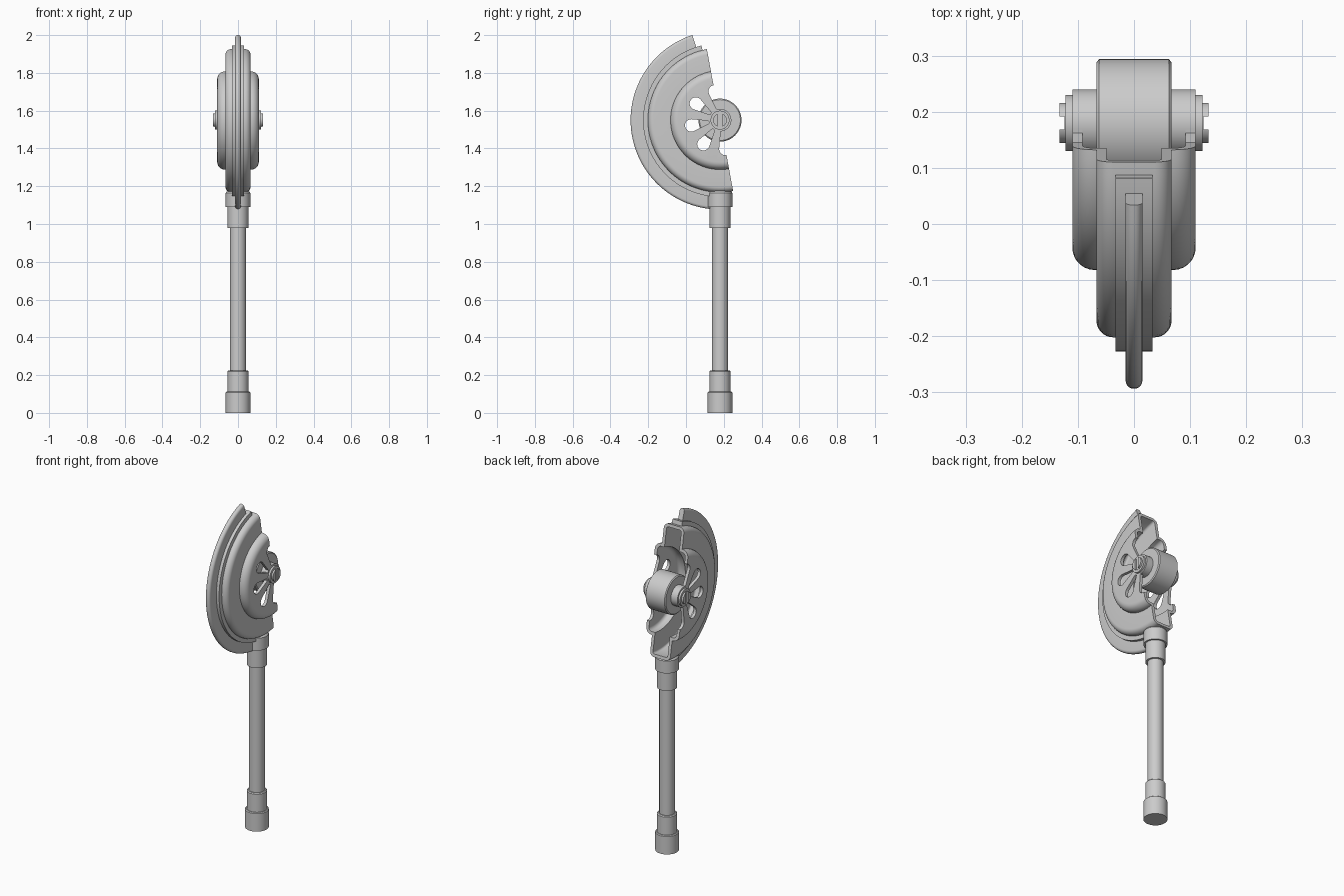
import bpy, bmesh
from math import sin, cos, pi, radians

cube = bpy.data.objects.get("Cube")
if cube:
    bpy.data.objects.remove(cube, do_unlink=True)

HUB_Y, HUB_Z = 0.18, 1.55
CUT = 10.5          # tilt of the open edge of the housing, degrees

grey = bpy.data.materials.new("grey_metal")
grey.use_nodes = True
grey.diffuse_color = (0.6, 0.6, 0.6, 1)
grey.node_tree.nodes["Principled BSDF"].inputs["Base Color"].default_value = (0.6, 0.6, 0.6, 1)


def around_hub(t, r, a):
    return (t, HUB_Y - r * sin(a), HUB_Z + r * cos(a))


def around_pole(t, r, a):
    return (r * cos(a), HUB_Y + r * sin(a), t)


def arc(t, r, rad, start, end, n=7):
    """Points (t, r) on an arc, angles measured from the t axis."""
    angles = [radians(start + (end - start) * i / n) for i in range(n + 1)]
    return [(t + rad * cos(a), r + rad * sin(a)) for a in angles]


def mirrored(points):
    return points + [(-t, r) for t, r in reversed(points)]


def finish(name, bm):
    bmesh.ops.remove_doubles(bm, verts=bm.verts, dist=1e-5)
    bmesh.ops.recalc_face_normals(bm, faces=bm.faces)
    mesh = bpy.data.meshes.new(name)
    bm.to_mesh(mesh)
    bm.free()
    mesh.materials.append(grey)
    obj = bpy.data.objects.new(name, mesh)
    bpy.context.collection.objects.link(obj)
    return obj


def revolve(name, profile, place, start=0, end=360, steps=48):
    """Sweep a closed (t, r) outline about an axis, capping partial turns."""
    bm = bmesh.new()
    full = end - start == 360
    rings = []
    for i in range(steps if full else steps + 1):
        a = radians(start + (end - start) * i / steps)
        rings.append([bm.verts.new(place(t, r, a)) for t, r in profile])
    n = len(profile)
    for i in range(steps):
        p, q = rings[i], rings[(i + 1) % len(rings)]
        for j in range(n):
            k = (j + 1) % n
            if profile[j][1] > 0 or profile[k][1] > 0:
                bm.faces.new((p[j], p[k], q[k], q[j]))
    if not full:
        bm.faces.new(rings[0])
        bm.faces.new(rings[-1])
    return finish(name, bm)


def prism(bm, outline, half):
    """Solid from a (y, z) outline, running along x."""
    ends = [[bm.verts.new((x, y, z)) for y, z in outline] for x in (-half, half)]
    for e in ends:
        bm.faces.new(e)
    n = len(outline)
    for j in range(n):
        k = (j + 1) % n
        bm.faces.new((ends[0][j], ends[0][k], ends[1][k], ends[1][j]))


def cut(obj, cutter):
    mod = obj.modifiers.new("cut", 'BOOLEAN')
    mod.operation = 'DIFFERENCE'
    mod.solver = 'EXACT'
    mod.object = cutter
    bpy.context.view_layer.objects.active = obj
    bpy.ops.object.modifier_apply(modifier=mod.name)
    bpy.data.objects.remove(cutter, do_unlink=True)


# Hollow half housing: rounded dome on each side of a wider drum tier
outer = [(0.11, 0.055)] + arc(0.07, 0.222, 0.04, 0, 90) + [(0.067, 0.262)]
outer += arc(0.037, 0.352, 0.03, 0, 90)
inner = [(0.092, 0.055)] + arc(0.07, 0.222, 0.022, 0, 90) + [(0.049, 0.244)]
inner += arc(0.037, 0.352, 0.012, 0, 90)
housing = revolve("housing", mirrored(outer) + mirrored(inner)[::-1],
                  around_hub, CUT, CUT + 180)

# Teardrop openings through both domes, halved at the open edge
petals = bmesh.new()
tear = [(0.06, 0.007)] + arc(0.155, 0, 0.033, 100, -100, 14) + [(0.06, -0.007)]
for i in range(5):
    a = radians(CUT + 45 * i)
    prism(petals, [(HUB_Y - u * sin(a) - v * cos(a), HUB_Z + u * cos(a) - v * sin(a))
                   for u, v in tear], 0.2)
cut(housing, finish("petal_cutter", petals))

# Flange and rim fin around the housing
flange = [(0.033, 0.372), (0.033, 0.407)]
revolve("flange", mirrored(flange), around_hub, 14, 180)
fin = [(0.015, 0.4)] + arc(0, 0.459, 0.015, 0, 75, 4)
revolve("rim_fin", mirrored(fin), around_hub, 18, 174)

# Hub roller with stepped axle ends
hub = [(0.133, 0), (0.133, 0.036), (0.122, 0.036), (0.122, 0.05), (0.11, 0.05),
       (0.11, 0.06), (0.067, 0.06), (0.067, 0.108), (0.062, 0.114)]
axle = revolve("hub_roller", mirrored(hub), around_hub)

# Screwdriver slots in the axle ends
slots = bmesh.new()
for side in (-1, 1):
    made = bmesh.ops.create_cube(slots, size=1)["verts"]
    bmesh.ops.scale(slots, verts=made, vec=(0.02, 0.024, 0.09))
    bmesh.ops.translate(slots, verts=made, vec=(side * 0.134, HUB_Y, HUB_Z))
cut(axle, finish("slot_cutter", slots))

# Handle pole, foot ferrules and top socket
ferrule = [(0, 0), (0, 0.065), (0.108, 0.065), (0.112, 0.06), (0.112, 0.055),
           (0.22, 0.055), (0.225, 0.05), (0.225, 0)]
revolve("foot_ferrule", ferrule, around_pole, steps=32)
revolve("pole", [(0.2, 0), (0.2, 0.043), (1.0, 0.043), (1.0, 0)], around_pole, steps=32)
socket = [(0.98, 0), (0.98, 0.055), (1.09, 0.055), (1.09, 0.065),
          (1.165, 0.065), (1.185, 0.05), (1.185, 0)]
revolve("top_socket", socket, around_pole, steps=32)

# Smooth shading with crisp edges
bpy.ops.object.select_all(action='DESELECT')
for obj in bpy.context.collection.objects:
    if obj.type == 'MESH' and grey.name in obj.data.materials:
        obj.select_set(True)
        bpy.context.view_layer.objects.active = obj
bpy.ops.object.shade_smooth_by_angle(angle=radians(35))
